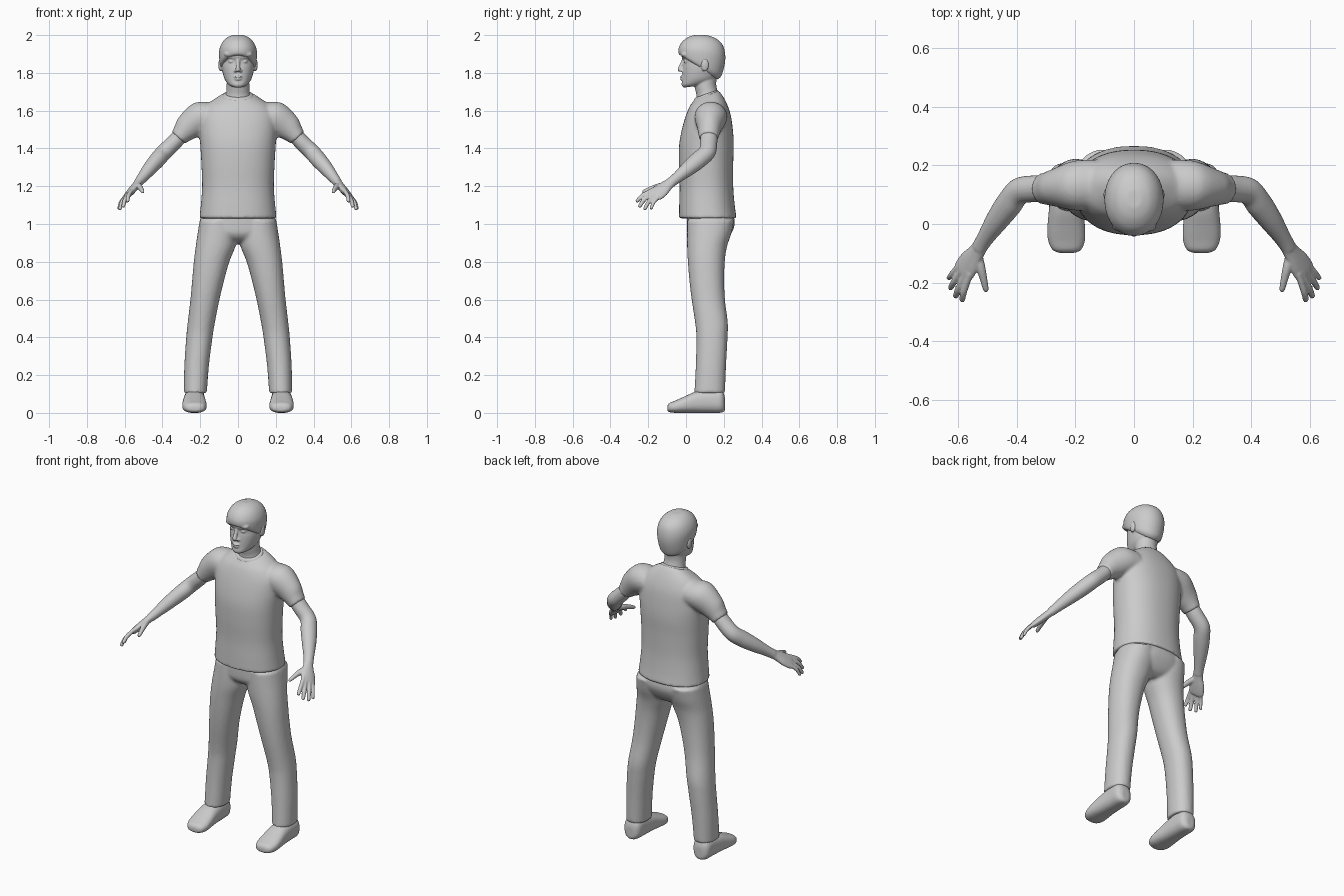
import bpy, bmesh, math
from mathutils import Vector, Matrix

grey = bpy.data.materials.new("light_grey")
grey.diffuse_color = (0.6, 0.6, 0.6, 1)


def loft(bm, rings, both=False, n=36, steps=6, p=1.0):
    """Skin smoothly interpolated rings (centre, u, v); both=True adds the mirrored side."""
    fine = []
    for i in range(len(rings) - 1):
        quad = [rings[max(0, min(len(rings) - 1, i + k))] for k in (-1, 0, 1, 2)]
        for s in range(steps):
            t = s / steps
            fine.append([b + (c - a) * (t / 2) + (a * 2 - b * 5 + c * 4 - d) * (t * t / 2)
                         + (b * 3 - a - c * 3 + d) * (t ** 3 / 2)
                         for a, b, c, d in zip(*quad)])
    fine.append(rings[-1])
    power = lambda w: math.copysign(abs(w) ** p, w)
    for side in ((1, -1) if both else (1,)):
        rows = []
        for c, u, v in fine:
            row = []
            for k in range(n):
                a = 2 * math.pi * k / n
                q = c + u * power(math.cos(a)) + v * power(math.sin(a))
                row.append(bm.verts.new((q.x * side, q.y, q.z)))
            rows.append(row)
        faces = [bm.faces.new(rows[0][::-1]), bm.faces.new(rows[-1])]
        for r0, r1 in zip(rows, rows[1:]):
            for k in range(n):
                j = (k + 1) % n
                faces.append(bm.faces.new((r0[k], r0[j], r1[j], r1[k])))
        bmesh.ops.recalc_face_normals(bm, faces=faces)


def level(zf, zb, x0, x1, yf, yb):
    """Ring around z, from front height zf to back height zb."""
    return (Vector(((x0 + x1) / 2, (yf + yb) / 2, (zf + zb) / 2)),
            Vector(((x1 - x0) / 2, 0, 0)), Vector((0, (yb - yf) / 2, (zb - zf) / 2)))


def upright(y, x0, x1, z0, z1):
    """Ring around y, used for the shoes."""
    return (Vector(((x0 + x1) / 2, y, (z0 + z1) / 2)),
            Vector(((x1 - x0) / 2, 0, 0)), Vector((0, 0, (z1 - z0) / 2)))


def tube(bm, pts, wide=(0, 1, 0), both=True, n=20):
    """Limb through (x, y, z, radius along wide, radius across)."""
    ps = [Vector(q[:3]) for q in pts]
    rings = []
    for i, q in enumerate(pts):
        d = (ps[min(i + 1, len(ps) - 1)] - ps[max(i - 1, 0)]).normalized()
        u = Vector(wide)
        u = (u - d * u.dot(d)).normalized()
        rings.append((ps[i], u * q[3], d.cross(u) * q[-1]))
    loft(bm, rings, both, n)


def ball(bm, c, r, both=False):
    for s in ((1, -1) if both else (1,)):
        m = Matrix.Translation((c[0] * s, c[1], c[2])) @ Matrix.Diagonal((*r, 1))
        bmesh.ops.create_uvsphere(bm, u_segments=20, v_segments=12, radius=1, matrix=m)


def finish(name, bm, voxel, smooth=3):
    """Fuse the overlapping volumes into one soft skin."""
    me = bpy.data.meshes.new(name)
    bm.to_mesh(me)
    bm.free()
    me.materials.append(grey)
    ob = bpy.data.objects.new(name, me)
    bpy.context.collection.objects.link(ob)
    rm = ob.modifiers.new("fuse", 'REMESH')
    rm.mode = 'VOXEL'
    rm.voxel_size = voxel
    rm.use_smooth_shade = True
    sm = ob.modifiers.new("soften", 'SMOOTH')
    sm.factor = 0.5
    sm.iterations = smooth
    return ob


# Shirt: torso and short sleeves
bm = bmesh.new()
loft(bm, [level(*r) for r in (
    (1.03, 1.03, -.205, .205, -.037, .268),
    (1.10, 1.10, -.197, .197, -.036, .258),
    (1.20, 1.20, -.190, .190, -.034, .250),
    (1.32, 1.32, -.194, .194, -.038, .250),
    (1.42, 1.42, -.200, .200, -.036, .253),
    (1.50, 1.50, -.205, .205, -.022, .248),
    (1.57, 1.58, -.200, .200, -.002, .236),
    (1.62, 1.64, -.165, .165, .018, .215),
    (1.645, 1.685, -.115, .115, .035, .190),
    (1.66, 1.705, -.080, .080, .045, .172))], p=0.88, n=48)
tube(bm, [(.13, .135, 1.57, .085, .075), (.20, .130, 1.562, .085, .085),
          (.262, .124, 1.515, .066, .073), (.296, .121, 1.478, .056, .055),
          (.316, .120, 1.455, .052, .047)], n=32)
finish("shirt", bm, 0.009, 4)

# Collar band
bm = bmesh.new()
loft(bm, [level(*r) for r in ((1.648, 1.69, -.09, .09, .038, .18),
                              (1.668, 1.71, -.074, .074, .047, .168))], p=0.95)
finish("collar", bm, 0.005, 1)

# Trousers: hips and two legs
bm = bmesh.new()
loft(bm, [level(*r) for r in (
    (1.06, 1.06, -.188, .188, .005, .250),
    (1.00, 1.00, -.203, .203, .004, .258),
    (.95, .95, -.208, .208, .008, .240),
    (.92, .91, -.150, .150, .03, .21),
    (.905, .89, -.06, .06, .06, .17))], p=0.88, n=48)
loft(bm, [level(*r) for r in (
    (1.02, 1.02, .005, .203, .008, .255),
    (.95, .95, .002, .214, .006, .240),
    (.88, .88, .014, .224, .006, .217),
    (.80, .80, .046, .234, .010, .205),
    (.70, .70, .074, .243, .018, .202),
    (.60, .60, .098, .252, .030, .206),
    (.48, .48, .122, .266, .048, .221),
    (.40, .40, .135, .274, .055, .220),
    (.25, .25, .154, .284, .052, .212),
    (.105, .105, .165, .287, .044, .206))], both=True, p=0.92)
finish("trousers", bm, 0.009, 3)

# Shoes: rounded foot and ankle
bm = bmesh.new()
loft(bm, [upright(*r) for r in (
    (-.099, .205, .252, .012, .036),
    (-.088, .180, .278, .004, .052),
    (-.055, .167, .293, .0, .066),
    (-.01, .167, .295, .0, .086),
    (.05, .172, .290, .0, .112),
    (.12, .175, .286, .0, .125),
    (.175, .178, .284, .0, .125),
    (.197, .190, .272, .004, .11),
    (.206, .21, .252, .015, .08))], both=True, p=0.8)
tube(bm, [(.229, .125, .05, .072, .05), (.227, .125, .16, .065, .045)])
finish("shoes", bm, 0.006, 2)

# Bare arms, palms, fingers and thumbs
bm = bmesh.new()
across = (.5, .75, -.45)
tube(bm, [(.28, .121, 1.495, .044, .04), (.335, .120, 1.435, .046, .042),
          (.390, .112, 1.382, .046, .043), (.425, .070, 1.342, .047, .043),
          (.465, .015, 1.296, .041, .038), (.505, -.045, 1.247, .030, .029),
          (.528, -.082, 1.218, .028, .024)])
tube(bm, [(.518, -.066, 1.230, .026, .022), (.537, -.097, 1.207, .032, .021),
          (.560, -.130, 1.180, .044, .020), (.580, -.160, 1.157, .046, .017),
          (.586, -.172, 1.150, .040, .012)], wide=across)
for root, tip, r in (((.564, -.186, 1.172), (.587, -.264, 1.118), .0115),
                     ((.575, -.178, 1.162), (.610, -.250, 1.090), .0118),
                     ((.588, -.160, 1.152), (.628, -.222, 1.076), .0112),
                     ((.598, -.143, 1.142), (.634, -.188, 1.078), .0098)):
    a, b = Vector(root), Vector(tip)
    knuckle = (a + b) / 2 + Vector((.004, -.004, .006))
    back = a + (a - b) * 0.25
    tube(bm, [(*back, r, r), (*knuckle, r, r), (*a.lerp(b, .92), r * .85, r * .85),
              (*b, r * .45, r * .45)], n=12)
tube(bm, [(.535, -.098, 1.207, .017, .017), (.522, -.150, 1.198, .016, .016),
          (.511, -.195, 1.183, .0125, .0125), (.505, -.222, 1.172, .010, .010),
          (.503, -.232, 1.168, .005, .005)], n=12)
finish("arms_and_hands", bm, 0.0045, 2)

# Head: skull, neck, ears and facial features
bm = bmesh.new()
loft(bm, [level(*r) for r in (
    (1.722, 1.735, -.032, .032, -.012, .09),
    (1.735, 1.745, -.052, .052, -.023, .12),
    (1.765, 1.765, -.070, .070, -.020, .155),
    (1.80, 1.80, -.081, .081, -.018, .175),
    (1.83, 1.83, -.086, .086, -.016, .185),
    (1.862, 1.862, -.088, .088, -.012, .195),
    (1.885, 1.885, -.090, .090, -.023, .198),
    (1.92, 1.92, -.088, .088, -.022, .195),
    (1.96, 1.96, -.072, .072, .005, .175),
    (1.98, 1.98, -.04, .04, .04, .14))], p=0.95)
loft(bm, [level(*r) for r in (
    (1.63, 1.66, -.080, .080, .050, .180),
    (1.68, 1.70, -.064, .064, .055, .168),
    (1.73, 1.74, -.060, .060, .045, .160),
    (1.79, 1.79, -.060, .060, .040, .165))])
tube(bm, [(0, -.008, 1.880, .010, .009), (0, -.022, 1.845, .010, .010),
          (0, -.032, 1.820, .013, .012), (0, -.030, 1.808, .011, .010)],
     wide=(1, 0, 0), both=False, n=16)
ball(bm, (.014, -.019, 1.811), (.009, .011, .008), True)
ball(bm, (0, -.020, 1.780), (.024, .012, .006))
ball(bm, (0, -.019, 1.767), (.020, .012, .006))
ball(bm, (.034, -.001, 1.860), (.016, .011, .007), True)
ball(bm, (.036, -.006, 1.884), (.024, .013, .006), True)
ball(bm, (.093, .100, 1.842), (.011, .021, .034), True)
finish("head", bm, 0.0045, 2)

# Hair: cap with a fringe, lower at the nape
bm = bmesh.new()
loft(bm, [level(*r) for r in (
    (1.893, 1.765, -.080, .080, -.025, .165),
    (1.897, 1.785, -.094, .094, -.036, .188),
    (1.915, 1.850, -.100, .100, -.041, .206),
    (1.940, 1.905, -.099, .099, -.036, .207),
    (1.970, 1.950, -.084, .084, -.016, .193),
    (1.992, 1.982, -.058, .058, .018, .160),
    (2.002, 1.999, -.026, .026, .055, .115))], p=0.96)
# Uneven clumps of the fringe
for x, z, w in ((-.045, 1.900, .030), (.0, 1.908, .028), (.045, 1.898, .032)):
    ball(bm, (x, -.018 + abs(x) * .25, z), (w, .020, .016))
finish("hair", bm, 0.0055, 2)
